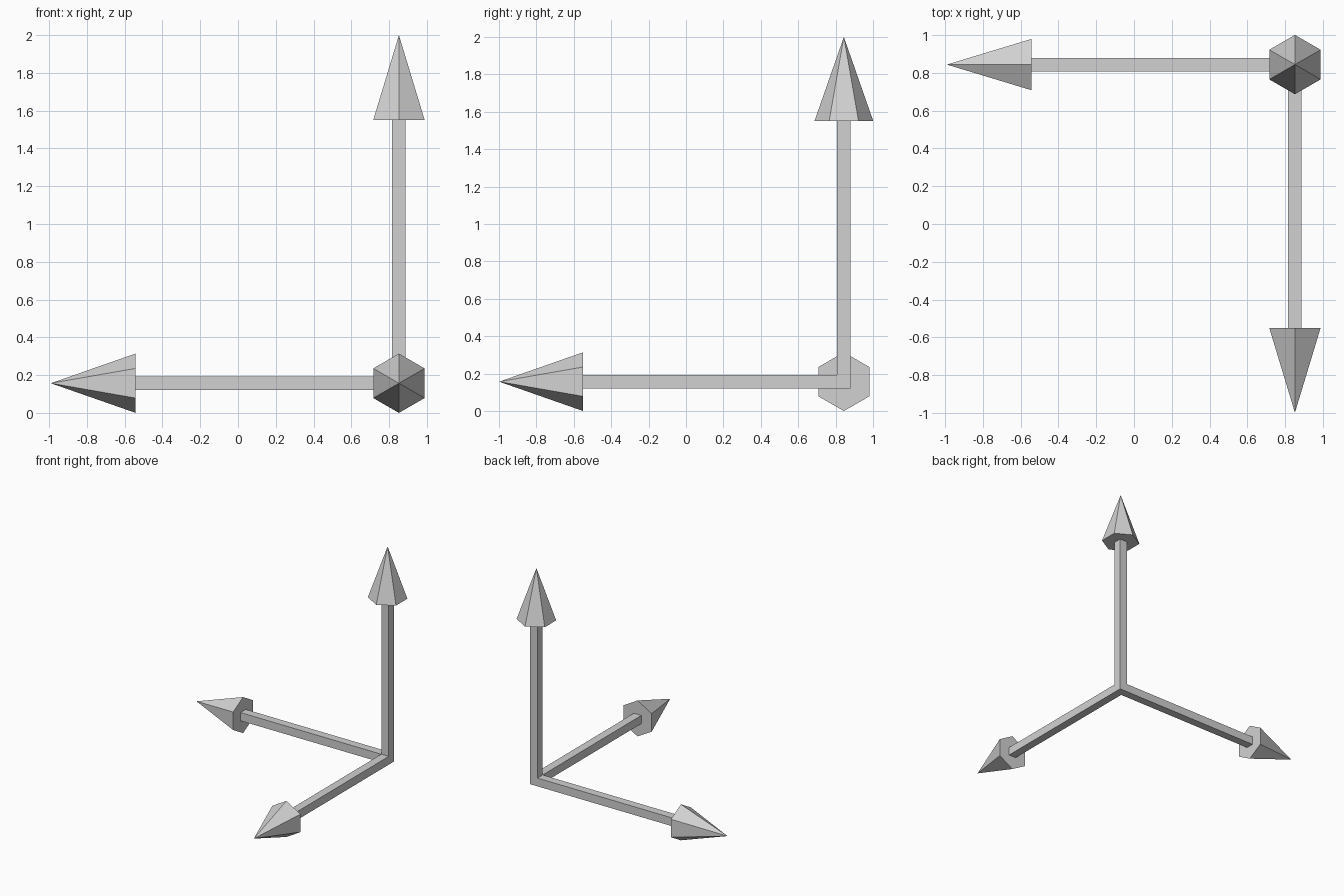
import bpy
import math
from mathutils import Matrix, Vector

default = bpy.data.objects.get("Cube")
if default:
    bpy.data.objects.remove(default, do_unlink=True)

CORNER = Vector((0.852, 0.844, 0.157))
LENGTH = 1.843
HEAD_LENGTH = 0.449
HEAD_RADIUS = 0.157
SHAFT = 0.072

grey = bpy.data.materials.new("plain grey")
grey.use_nodes = True
colour = (0.64, 0.64, 0.64, 1)
grey.diffuse_color = colour
grey.node_tree.nodes["Principled BSDF"].inputs["Base Color"].default_value = colour


def finish(name, matrix):
    obj = bpy.context.object
    obj.name = name
    obj.data.transform(matrix)
    obj.data.materials.append(grey)
    return obj


def arrow(name, turn, start):
    """Square shaft and six-sided head, built along +z and turned about the corner."""
    place = Matrix.Translation(CORNER) @ turn
    base = LENGTH - HEAD_LENGTH
    bpy.ops.mesh.primitive_cube_add(size=1)
    stretch = Matrix.Diagonal((SHAFT, SHAFT, base - start, 1))
    finish(name + "_shaft", place @ Matrix.Translation((0, 0, (base + start) / 2)) @ stretch)
    bpy.ops.mesh.primitive_cone_add(vertices=6, radius1=HEAD_RADIUS, radius2=0, depth=HEAD_LENGTH)
    finish(name + "_head", place @ Matrix.Translation((0, 0, base + HEAD_LENGTH / 2)))


# Upright arrow includes the corner block; the other two start at its sides
arrow("up_arrow", Matrix.Identity(4), -SHAFT / 2)
arrow("front_arrow", Matrix.Rotation(math.pi / 2, 4, "X"), SHAFT / 2)
# Turned sideways so that a head corner still points up
arrow("right_arrow", Matrix.Rotation(-math.pi / 2, 4, "Z") @ Matrix.Rotation(math.pi / 2, 4, "X"), SHAFT / 2)
